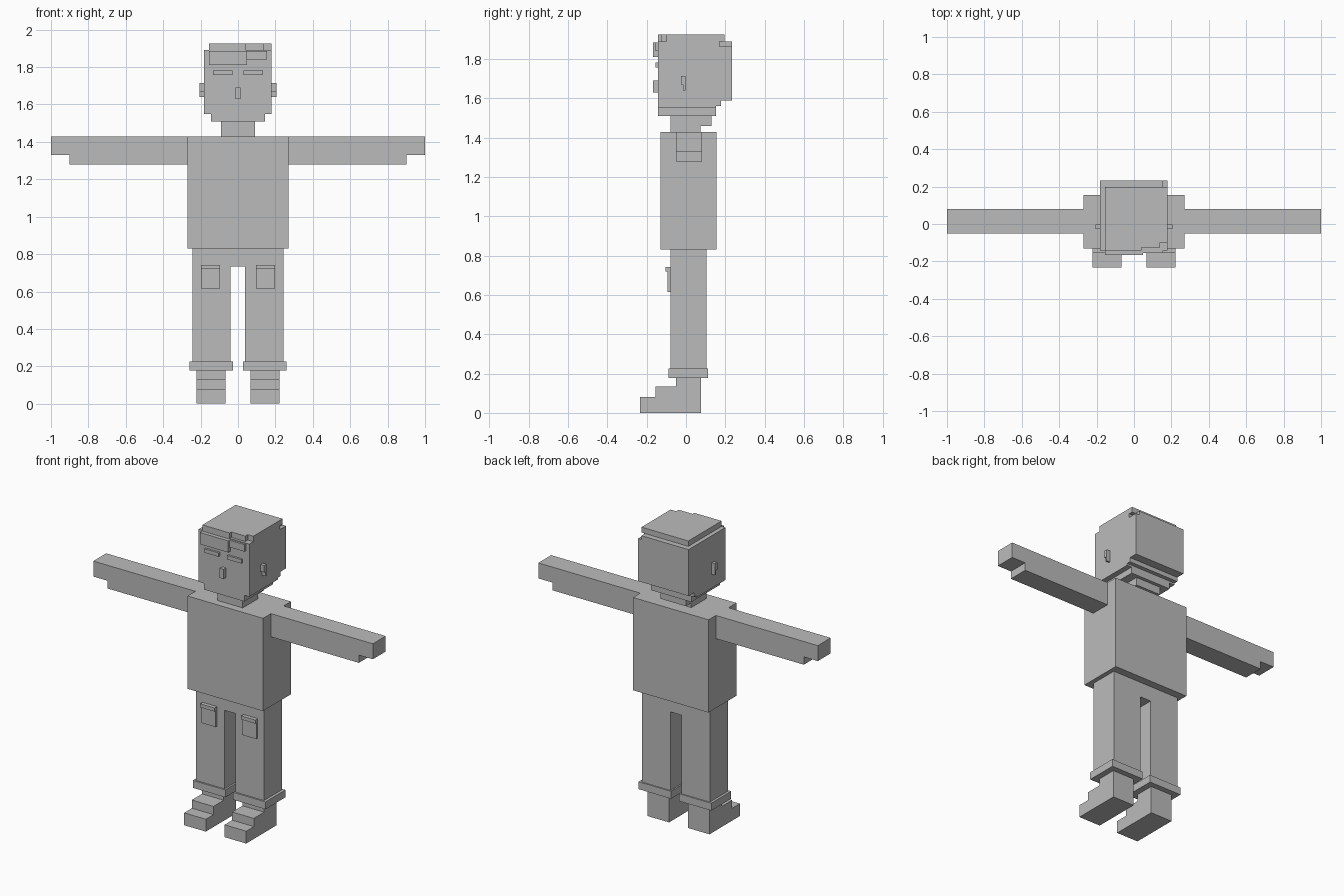
import bpy, bmesh

mat = bpy.data.materials.new("plain_grey")
mat.diffuse_color = (0.5, 0.5, 0.5, 1)


def prism(name, pts, axis, lo, hi):
    """Extrude a flat outline along an axis; outline coordinates are the two other axes in order."""
    def place(p, d):
        v = list(p)
        v.insert("xyz".index(axis), d)
        return v
    bm = bmesh.new()
    face = bm.faces.new([bm.verts.new(place(p, lo)) for p in pts])
    ext = bmesh.ops.extrude_face_region(bm, geom=[face])
    moved = [g for g in ext["geom"] if isinstance(g, bmesh.types.BMVert)]
    step = place((0, 0), hi - lo)
    bmesh.ops.translate(bm, verts=moved, vec=step)
    bmesh.ops.recalc_face_normals(bm, faces=bm.faces)
    me = bpy.data.meshes.new(name)
    bm.to_mesh(me)
    bm.free()
    me.materials.append(mat)
    ob = bpy.data.objects.new(name, me)
    bpy.context.collection.objects.link(ob)
    return ob


def box(name, x0, x1, y0, y1, z0, z1):
    return prism(name, [(x0, y0), (x1, y0), (x1, y1), (x0, y1)], "z", z0, z1)


# Torso
box("torso", -0.27, 0.27, -0.13, 0.155, 0.83, 1.43)

# Neck with overhanging nape, then the jaw
prism("neck", [(-0.08, 1.43), (0.075, 1.43), (0.075, 1.46), (0.13, 1.46),
               (0.13, 1.51), (-0.08, 1.51)], "x", -0.09, 0.09)
box("jaw", -0.145, 0.145, -0.142, 0.152, 1.51, 1.55)

# Head with stepped back
prism("head", [(-0.142, 1.55), (0.152, 1.55), (0.152, 1.562), (0.178, 1.562),
               (0.178, 1.59), (0.233, 1.59), (0.233, 1.865), (-0.142, 1.865)],
      "x", -0.182, 0.18)

# Hair layers and fringe
prism("hair_lower", [(-0.182, -0.142), (0.18, -0.142), (0.18, 0.17), (0.155, 0.17),
                     (0.155, 0.233), (-0.182, 0.233)], "z", 1.865, 1.89)
prism("hair_top", [(-0.155, -0.142), (0.04, -0.142), (0.04, -0.125), (0.14, -0.125),
                   (0.14, -0.10), (0.18, -0.10), (0.18, 0.197), (-0.155, 0.197)],
      "z", 1.89, 1.925)
box("fringe_long", -0.155, 0.047, -0.167, -0.142, 1.81, 1.885)
box("fringe_short", 0.047, 0.155, -0.155, -0.142, 1.84, 1.885)

# Face
box("nose", -0.014, 0.013, -0.167, -0.142, 1.63, 1.692)

for side, s in (("left", -1), ("right", 1)):
    def part(name, x0, x1, *rest):
        a, b = sorted((s * x0, s * x1))
        return box(side + "_" + name, a, b, *rest)

    part("eyebrow", 0.03, 0.133, -0.155, -0.142, 1.757, 1.782)

    # Ear, narrower at the lobe
    a, b = sorted((s * 0.18, s * 0.206))
    prism(side + "_ear", [(-0.014, 1.64), (-0.003, 1.64), (-0.003, 1.715),
                          (-0.026, 1.715), (-0.026, 1.67), (-0.014, 1.67)], "x", a, b)

    # Arm with notched fingers
    prism(side + "_arm", [(s * 0.27, 1.28), (s * 0.9, 1.28), (s * 0.9, 1.33),
                          (s * 1.0, 1.33), (s * 1.0, 1.43), (s * 0.27, 1.43)],
          "y", -0.05, 0.081)

    # Trouser pocket, flap and cuff
    part("pocket", 0.095, 0.197, -0.093, -0.08, 0.615, 0.72)
    part("pocket_flap", 0.095, 0.197, -0.105, -0.08, 0.72, 0.743)
    part("cuff", 0.028, 0.26, -0.09, 0.113, 0.177, 0.225)

    # Stepped shoe
    a, b = sorted((s * 0.067, s * 0.222))
    prism(side + "_shoe", [(-0.233, 0), (0.077, 0), (0.077, 0.177), (-0.05, 0.177),
                           (-0.05, 0.133), (-0.155, 0.133), (-0.155, 0.08),
                           (-0.233, 0.08)], "x", a, b)

# Trousers
prism("trousers", [(-0.244, 0.225), (-0.04, 0.225), (-0.04, 0.733), (0.037, 0.733),
                   (0.037, 0.225), (0.242, 0.225), (0.242, 0.83), (-0.244, 0.83)],
      "y", -0.08, 0.105)
